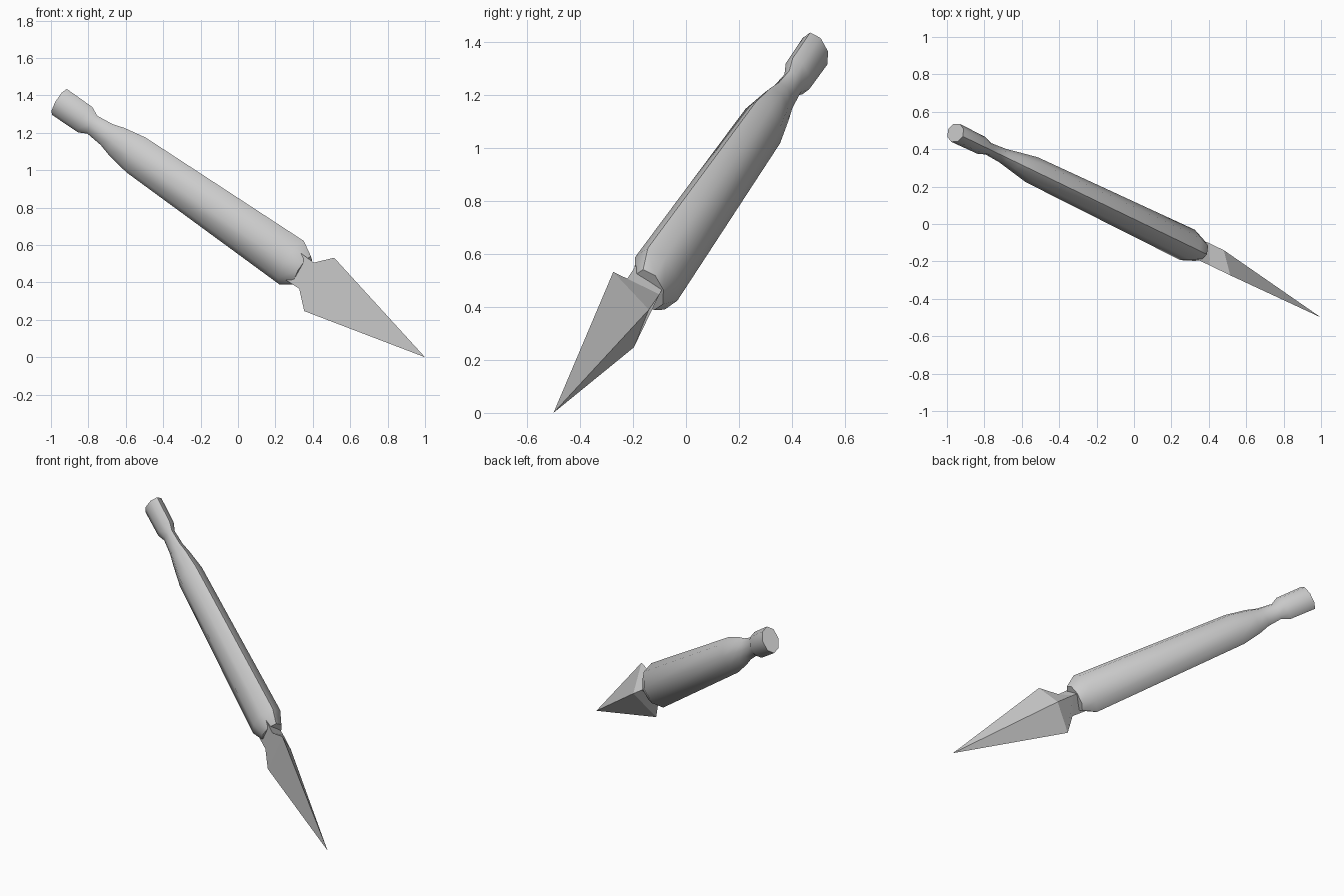
import bpy, bmesh, math
from mathutils import Vector, Matrix

if "Cube" in bpy.data.objects:
    bpy.data.objects.remove(bpy.data.objects["Cube"])

# Local frame: Z runs from the blade tip back to the butt, X = thickness, Y = width
TIP = Vector((1.0, -0.5, 0.0))
back = Vector((-0.764, 0.369, 0.529)).normalized()
thick = Vector((-back.y, back.x, 0)).normalized() * -1
if thick.y < 0:
    thick = -thick
wide = back.cross(thick)
if wide.z < 0:
    wide = -wide
FRAME = Matrix((thick, wide, back)).transposed()


def loft(name, rings):
    """Skin a list of closed rings (lists of local points), capping both ends."""
    bm = bmesh.new()
    loops = [[bm.verts.new(TIP + FRAME @ Vector(p)) for p in r] for r in rings]
    for a, b in zip(loops, loops[1:]):
        n = max(len(a), len(b))
        for i in range(n):
            j = (i + 1) % n
            if len(a) == 1:
                bm.faces.new((a[0], b[j], b[i]))
            else:
                bm.faces.new((a[i], a[j], b[j], b[i]))
    for end in (loops[0], loops[-1]):
        if len(end) > 2:
            bm.faces.new(end)
    bmesh.ops.recalc_face_normals(bm, faces=bm.faces)
    me = bpy.data.meshes.new(name)
    bm.to_mesh(me)
    bm.free()
    ob = bpy.data.objects.new(name, me)
    bpy.context.collection.objects.link(ob)
    return ob


# Handle: eight-sided oval lofted along (position, half width, half thickness)
SIDES = 8
profile = [(0.877, 0.090, 0.062), (0.956, 0.137, 0.090), (2.045, 0.109, 0.074),
           (2.18, 0.086, 0.052), (2.25, 0.066, 0.040), (2.35, 0.056, 0.034),
           (2.40, 0.080, 0.050), (2.58, 0.082, 0.053)]
angles = [math.tau * i / SIDES for i in range(SIDES)]
handle = loft("handle", [[(0.039 + t * math.cos(a), w * math.sin(a), s) for a in angles]
                         for s, w, t in profile])
bpy.context.view_layer.objects.active = handle
handle.select_set(True)
bpy.ops.object.shade_smooth_by_angle(angle=math.radians(50))

# Blade and tang: triangular section, flat on the front, ridged on the back
def section(s, half, ridge, ridge_s):
    return [(-0.008, half, s), (-0.008, -half, s), (ridge, 0, ridge_s)]

blade = loft("blade", [[(0, 0, 0)],
                       section(0.736, 0.168, 0.098, 0.736),
                       section(0.825, 0.082, 0.098, 0.845),
                       section(0.92, 0.085, 0.090, 0.92)])
